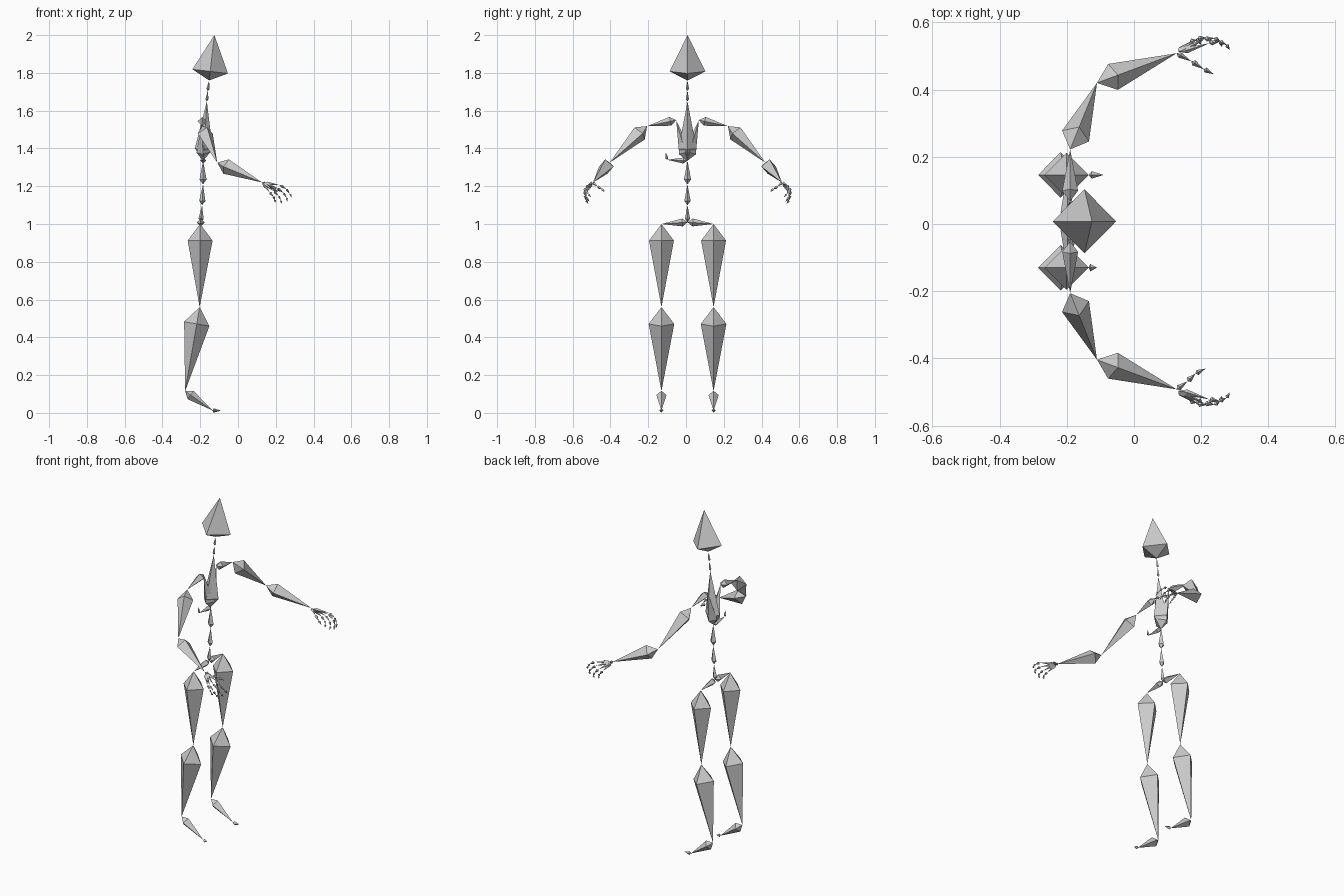
import bpy, bmesh
from mathutils import Vector

if "Cube" in bpy.data.objects:
    bpy.data.objects.remove(bpy.data.objects["Cube"])

MID = 0.008  # symmetry plane of the figure in y

grey = bpy.data.materials.new("bone_grey")
grey.diffuse_color = (0.6, 0.6, 0.6, 1)
grey.use_nodes = True
grey.node_tree.nodes["Principled BSDF"].inputs["Base Color"].default_value = grey.diffuse_color


def add_bone(bm, head, tail, radius=None):
    """Stretched octahedron with its girdle a fifth of the way along."""
    head, tail = Vector(head), Vector(tail)
    axis = tail - head
    d = axis.normalized()
    r = radius if radius else 0.15 * axis.length
    ref = Vector((0, 1, 0)) if abs(d.z) > 0.85 else Vector((0, 0, 1))
    u = d.cross(ref).normalized()
    v = d.cross(u)
    c = head + axis * 0.2
    a, b = bm.verts.new(head), bm.verts.new(tail)
    ring = [bm.verts.new(c + o * r) for o in (u, v, -u, -v)]
    for i in range(4):
        p, q = ring[i], ring[(i + 1) % 4]
        bm.faces.new((a, q, p))
        bm.faces.new((b, p, q))


def part(name, chains, side=1):
    """One object from chains of joints; y is measured outward from MID."""
    bm = bmesh.new()
    for pts, radii in chains:
        pts = [(x, MID + side * y, z) for x, y, z in pts]
        for i in range(len(pts) - 1):
            add_bone(bm, pts[i], pts[i + 1], radii[i] if radii else None)
    bmesh.ops.recalc_face_normals(bm, faces=bm.faces)
    me = bpy.data.meshes.new(name)
    bm.to_mesh(me)
    bm.free()
    me.materials.append(grey)
    ob = bpy.data.objects.new(name, me)
    bpy.context.collection.objects.link(ob)


# Central column
part("head", [([(-0.153, 0, 1.76), (-0.125, 0, 2.0)], [0.095])])
part("neck", [([(-0.165, 0, 1.65), (-0.16, 0, 1.705), (-0.153, 0, 1.76)], None)])
part("chest", [([(-0.185, 0, 1.335), (-0.165, 0, 1.65)], None)])
part("spine", [([(-0.197, 0, 1.01), (-0.19, 0, 1.1), (-0.185, 0, 1.21),
                 (-0.185, 0, 1.335)], None)])
# Small side bone below the chest
part("side_bone", [([(-0.185, 0, 1.335), (-0.185, 0.108, 1.34),
                     (-0.185, 0.115, 1.38)], [0.016, 0.008])], -1)

# Finger joints: knuckle, two middle joints, tip
FINGERS = {
    "index_finger": [(0.225, 0.53, 1.205), (0.255, 0.535, 1.185),
                     (0.275, 0.525, 1.16), (0.285, 0.51, 1.14)],
    "middle_finger": [(0.21, 0.542, 1.19), (0.24, 0.545, 1.165),
                      (0.257, 0.535, 1.14), (0.262, 0.518, 1.117)],
    "ring_finger": [(0.19, 0.544, 1.175), (0.215, 0.546, 1.148),
                    (0.227, 0.538, 1.125), (0.23, 0.524, 1.107)],
    "little_finger": [(0.168, 0.535, 1.168), (0.187, 0.54, 1.145),
                      (0.195, 0.536, 1.128), (0.198, 0.526, 1.112)],
}
WRIST = (0.127, 0.5, 1.22)

for side, tag in ((1, "left"), (-1, "right")):
    # Legs and feet
    hip, knee, ankle = (-0.2, 0.138, 1.0), (-0.203, 0.138, 0.56), (-0.28, 0.138, 0.115)
    ball = (-0.135, 0.138, 0.013)
    toe_x = -0.09 if side > 0 else -0.11
    part(tag + "_hip", [([(-0.197, 0, 1.01), hip], None)], side)
    part(tag + "_thigh", [([hip, knee], None)], side)
    part(tag + "_shin", [([knee, ankle], None)], side)
    part(tag + "_foot", [([ankle, ball, (toe_x, 0.138, 0.012)], [0.027, 0.011])], side)

    # Shoulder and arm
    collar, shoulder = (-0.19, 0.06, 1.55), (-0.19, 0.214, 1.518)
    elbow = (-0.11, 0.412, 1.325)
    part(tag + "_rib", [([(-0.185, 0, 1.335), collar], None)], side)
    part(tag + "_collar", [([collar, shoulder], None)], side)
    part(tag + "_upper_arm", [([shoulder, elbow], None)], side)
    part(tag + "_forearm", [([elbow, WRIST], None)], side)

    # Hand
    for name, pts in FINGERS.items():
        base = Vector(WRIST).lerp(Vector(pts[0]), 0.12)
        part(f"{tag}_{name}", [([base] + pts, [0.009, 0.008, 0.007, 0.006])], side)
    tx = 0.012 if side > 0 else -0.012
    part(tag + "_thumb", [([WRIST, (0.165 + tx / 2, 0.476, 1.198),
                            (0.195 + tx, 0.453, 1.185), (0.225 + tx, 0.438, 1.17)],
                           [0.009, 0.009, 0.008])], side)
